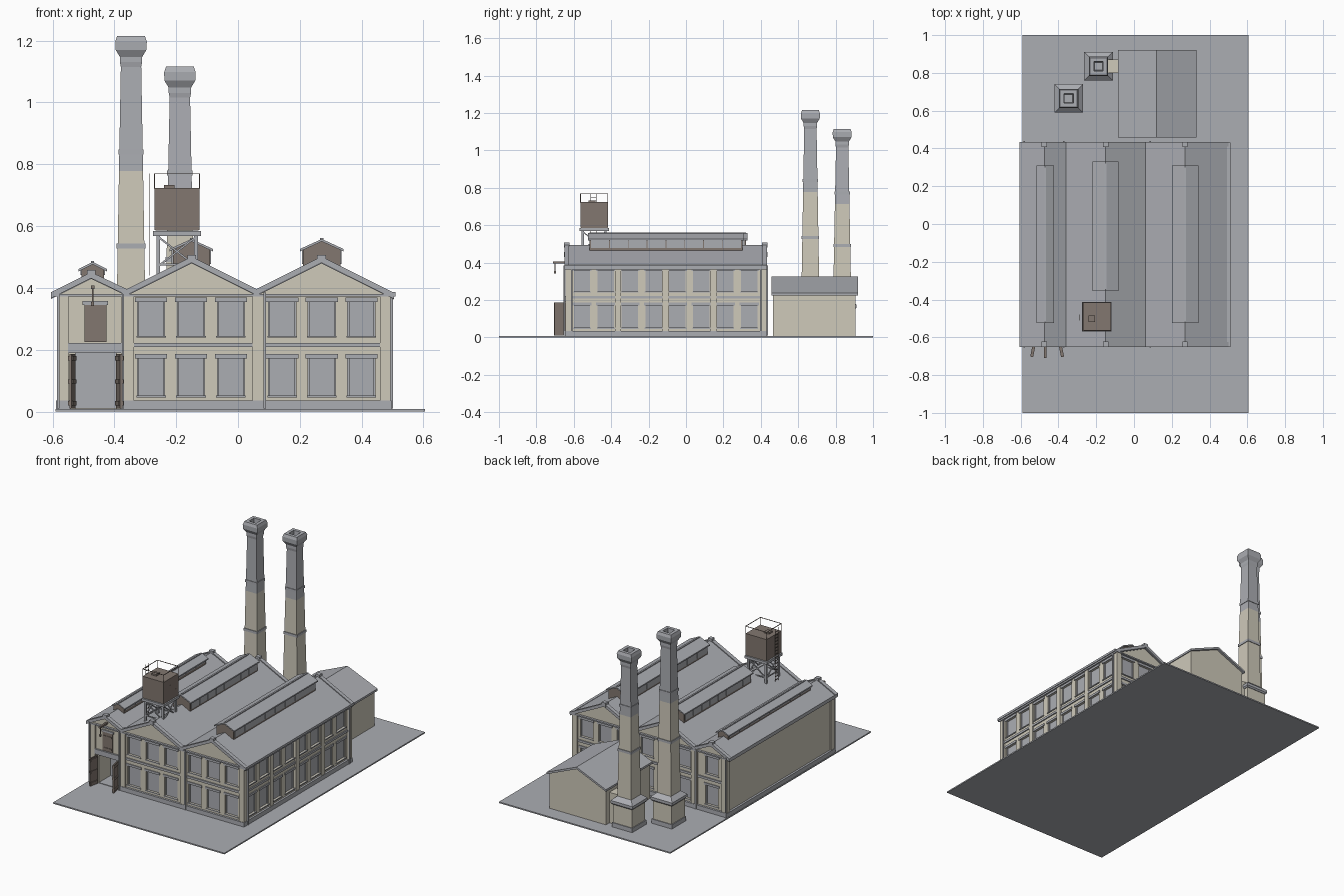
import bpy, bmesh, math
from mathutils import Vector

if "Cube" in bpy.data.objects:
    bpy.data.objects.remove(bpy.data.objects["Cube"])


def material(name, col):
    m = bpy.data.materials.new(name)
    m.diffuse_color = (*col, 1)
    m.use_nodes = True
    m.node_tree.nodes["Principled BSDF"].inputs["Base Color"].default_value = m.diffuse_color
    return m


CREAM = material("cream_brick", (0.62, 0.585, 0.49))
GRAY = material("cool_gray", (0.41, 0.42, 0.45))
BROWN = material("weathered_brown", (0.225, 0.185, 0.16))


def finish(name, bm, mat):
    bmesh.ops.recalc_face_normals(bm, faces=bm.faces)
    me = bpy.data.meshes.new(name)
    bm.to_mesh(me)
    bm.free()
    me.materials.append(mat)
    ob = bpy.data.objects.new(name, me)
    bpy.context.collection.objects.link(ob)
    return ob


def boxes(name, items, mat):
    """Each item is x0, x1, y0, y1, z0, z1."""
    bm = bmesh.new()
    for x0, x1, y0, y1, z0, z1 in items:
        vs = bmesh.ops.create_cube(bm, size=1)["verts"]
        for v in vs:
            v.co = (x0 + (v.co.x + .5) * (x1 - x0), y0 + (v.co.y + .5) * (y1 - y0),
                    z0 + (v.co.z + .5) * (z1 - z0))
    return finish(name, bm, mat)


def prism(name, profile, y0, y1, mat):
    """Extrudes an x-z outline along y."""
    bm = bmesh.new()
    a = [bm.verts.new((x, y0, z)) for x, z in profile]
    b = [bm.verts.new((x, y1, z)) for x, z in profile]
    bm.faces.new(a)
    bm.faces.new(b[::-1])
    n = len(a)
    for i in range(n):
        bm.faces.new((a[i], b[i], b[(i + 1) % n], a[(i + 1) % n]))
    return finish(name, bm, mat)


def slab(name, line, t, y0, y1, mat):
    """Folded roof sheet of vertical thickness t under the line."""
    return prism(name, line + [(x, z - t) for x, z in reversed(line)], y0, y1, mat)


def rods(name, pairs, r, mat):
    bm = bmesh.new()
    for p, q in pairs:
        p, q = Vector(p), Vector(q)
        rot = (q - p).to_track_quat('Z', 'Y')
        for v in bmesh.ops.create_cube(bm, size=1)["verts"]:
            v.co = (p + q) / 2 + rot @ Vector((v.co.x * 2 * r, v.co.y * 2 * r,
                                               v.co.z * (q - p).length))
    return finish(name, bm, mat)


def loft(name, rings, cx, cy, mat):
    """Square rings (half width, z) joined into a tapering shaft."""
    bm = bmesh.new()
    loops = [[bm.verts.new((cx + sx * h, cy + sy * h, z))
              for sx, sy in ((-1, -1), (1, -1), (1, 1), (-1, 1))] for h, z in rings]
    for a, b in zip(loops, loops[1:]):
        for i in range(4):
            bm.faces.new((a[i], a[(i + 1) % 4], b[(i + 1) % 4], b[i]))
    bm.faces.new(loops[0][::-1])
    bm.faces.new(loops[-1])
    return finish(name, bm, mat)


# Ground slab
boxes("ground", [(-.59, .605, -1, 1, 0, .008)], GRAY)

# Main hall
W, E, F, B = -.575, .483, -.635, .42
ROOF = [(-.605, .38), (-.475, .445), (-.36, .39), (-.15, .495), (.06, .39), (.27, .495), (.505, .378)]
body = prism("hall_walls", [(W, .005), (W, .38)] + [(x, z - .014) for x, z in ROOF[1:-1]]
             + [(E, .375), (E, .005)], F, B, CREAM)


def on_wall(wall, u0, u1, d0, d1, z0, z1):
    """Box on a wall; u runs along it, d points outwards."""
    if wall == "front":
        return (u0, u1, F - d1, F - d0, z0, z1)
    if wall == "back":
        return (u0, u1, B + d0, B + d1, z0, z1)
    if wall == "east":
        return (E + d0, E + d1, u0, u1, z0, z1)
    return (W - d1, W - d0, u0, u1, z0, z1)


# Windows in two storeys
bays = [-.281, -.152, -.023, .143, .271, .399]
columns = [("front", u) for u in bays] + [("back", u) for u in bays + [-.475]]
columns += [("east", -.556 + .1276 * i) for i in range(8)]
cuts, panes, lintels, frames = [], [], [], []
for wall, u in columns:
    for z0, z1 in ((.052, .172), (.245, .355)):
        cuts.append(on_wall(wall, u - .044, u + .044, -.014, .02, z0, z1))
        panes.append(on_wall(wall, u - .044, u + .044, -.0145, -.011, z0, z1))
        lintels.append(on_wall(wall, u - .052, u + .052, -.002, .005, z1, z1 + .014))
        lintels.append(on_wall(wall, u - .048, u + .048, -.002, .005, z0 - .006, z0))
        for s in (-1, 1):
            c = u + s * .0415
            frames.append(on_wall(wall, c - .0025, c + .0025, -.012, -.006, z0, z1))
cuts.append((-.526, -.394, F - .1, F + .12, .009, .19))
cutter = boxes("opening_cutter", cuts, CREAM)
cutter.hide_render = True
mod = body.modifiers.new("openings", 'BOOLEAN')
mod.object, mod.operation, mod.solver = cutter, 'DIFFERENCE', 'EXACT'
bpy.context.view_layer.objects.active = body
bpy.ops.object.modifier_apply(modifier=mod.name)
bpy.data.objects.remove(cutter)
boxes("window_panes", panes, GRAY)
boxes("window_frames", frames, GRAY)
boxes("lintels_and_sills", lintels, GRAY)

# Pilasters, plinth and storey bands
posts, trim = [], []
for wall in ("front", "back"):
    for c in (-.565, -.357, .068, .476):
        h = .017 if c in (-.565, .476) else .021
        posts.append(on_wall(wall, c - h, c + h, -.002, .01, .03, .38))
for i in range(5):
    c = (-.628, -.364, -.109, .146, .411)[i]
    posts.append(on_wall("east", c - .016, c + .016, -.002, .01, .03, .375))
for c in (-.628, .411):
    posts.append(on_wall("west", c - .016, c + .016, -.002, .01, .03, .375))
for u0, u1, wall in ((W, -.54, "front"), (-.38, E, "front"), (W, E, "back"), (F, B, "east"), (F, B, "west")):
    trim.append(on_wall(wall, u0 - .012 * (u0 in (W, F)), u1 + .012 * (u1 in (E, B)), -.002, .013, .006, .035))
for wall, u0, u1 in (("front", W, E), ("back", W, E), ("east", F, B)):
    trim.append(on_wall(wall, u0, u1, -.002, .007, .208, .222))
    trim.append(on_wall(wall, u0 - .012, u1 + .012, -.002, .014, .372, .38))
boxes("pilasters", posts, CREAM)
boxes("plinth_and_bands", trim, GRAY)

# Drain pipes and gutters
pipes = [((x, y, .01), (x, y, .385)) for x in (-.372, .086, -.582) for y in (-.65, .435)]
pipes += [((.498, y, .01), (.498, y, .38)) for y in (-.61, .40)]
rods("drain_pipes", pipes, .004, GRAY)
boxes("gutters", [(.493, .51, -.65, .432, .372, .386), (-.605, -.585, -.65, .432, .372, .386)], GRAY)

# Folded roof, gable copings and ridge blocks
slab("hall_roof", ROOF, .016, -.64, .425, GRAY)
for side, y0, y1 in (("front", -.65, -.625), ("back", .41, .434)):
    slab(side + "_coping", [(x, z + .006) for x, z in ROOF], .02, y0, y1, GRAY)
boxes("ridge_blocks", [(x - .014, x + .014, y - .014, y + .014, z - .015, z + .012)
                       for x, z in (ROOF[1], ROOF[3], ROOF[5]) for y in (-.637, .421)], GRAY)

# Roof lights along each ridge
for tag, cx, hw, y0, y1, eave, peak, base in (("west", -.47, .036, -.525, .31, .461, .484, .42),
                                              ("middle", -.151, .06, -.355, .33, .526, .558, .455),
                                              ("east", .271, .06, -.525, .31, .526, .558, .455)):
    prism(tag + "_roof_light", [(cx - hw, base), (cx - hw, eave), (cx, peak - .008), (cx + hw, eave), (cx + hw, base)],
          y0 + .008, y1 - .008, BROWN)
    o, s = hw + .01, (peak - eave) / (hw + .01)
    slab(tag + "_roof_light_roof", [(cx - o, eave), (cx, peak), (cx + o, eave)], .008, y0, y1, GRAY)
    n = 8
    step = (y1 - y0 - .03) / n
    boxes(tag + "_roof_light_glass",
          [(cx + k * (hw + .001) - .003, cx + k * (hw + .001) + .003, y0 + .017 + step * i, y0 + .013 + step * (i + 1),
            base + .022, eave - .004) for k in (-1, 1) for i in range(n)], GRAY)
    boxes(tag + "_ridge_cap", [(cx - .005, cx + .005, y0 + .01, y1 - .01, peak - .004, peak + .003)], GRAY)

# Loading entrance, open doors and hoist
boxes("entrance_interior", [(-.526, -.394, F + .115, F + .12, .009, .19), (-.526, -.394, F, F + .12, .006, .011)], GRAY)
boxes("entrance_lintel", [(-.55, -.376, F - .011, F + .002, .19, .222)], GRAY)
for tag, x, lean in (("left", -.53, -.012), ("right", -.39, .012)):
    p = [(x, -.645), (x + lean, -.705)]
    door = boxes(tag + "_door", [(-.004, .004, -.06, 0, .01, .186)], BROWN)
    braces = boxes(tag + "_door_braces", [(-.008, .008, -.058, -.002, z, z + .014) for z in (.02, .09, .165)], BROWN)
    for ob in (door, braces):
        ob.location = (x, -.645, 0)
        ob.rotation_euler.z = math.atan2(lean, .06)
boxes("loft_door", [(-.497, -.426, F - .006, F + .002, .225, .345)], BROWN)
boxes("loft_door_frame", [(-.503, -.42, F - .009, F + .002, .345, .357)], GRAY)
boxes("loft_door_rails", [(-.492, -.431, F - .009, F, z, z + .008) for z in (.24, .315)], BROWN)
boxes("hoist", [(-.476, -.464, -.71, F, .396, .407), (-.4725, -.4675, -.703, -.698, .35, .4),
                (-.475, -.465, -.706, -.695, .342, .355)], BROWN)

# Boiler house with its flue
prism("boiler_house", [(-.075, .005), (-.075, .23), (.12, .315), (.32, .23), (.32, .005)], .465, .905, CREAM)
slab("boiler_house_roof", [(-.085, .238), (.12, .326), (.33, .238)], .013, .457, .92, GRAY)
boxes("flue", [(-.15, -.07, .80, .87, .005, .2)], CREAM)

# Square chimneys on pedestals
for tag, cx, cy, k in (("tall", -.346, .665, 1), ("short", -.188, .835, .918)):
    loft(tag + "_chimney_pedestal", [(.066, .005), (.066, .16)], cx, cy, CREAM)
    loft(tag + "_chimney_foot", [(.071, .005), (.071, .035)], cx, cy, GRAY)
    loft(tag + "_chimney_cap", [(.069, .15), (.076, .158), (.076, .175), (.048, .2)], cx, cy, GRAY)
    loft(tag + "_chimney_shaft", [(.049, .18), (.039, .778 * k)], cx, cy, CREAM)
    t = 1.215 * k
    loft(tag + "_chimney_top", [(.039, .778 * k), (.033, t - .1), (.036, t - .085), (.036, t - .068), (.05, t - .045),
                                (.051, t - .018), (.045, t), (.025, t), (.021, t - .06)], cx, cy, GRAY)
    for z, h in ((.535, .047), (.84, .041)):
        loft(tag + "_chimney_band", [(h, z * k - .008), (h, z * k + .008)], cx, cy, GRAY)

# Water tank on its braced stand
x0, x1, y0, y1 = -.27, -.124, -.564, -.418
boxes("tank", [(x0 + .003, x1 - .003, y0 + .003, y1 - .003, .585, .722), (-.24, -.206, -.52, -.485, .72, .733)], BROWN)
boxes("tank_hoops", [(x0, x1, y0, y1, z, z + .007) for z in (.587, .63, .673, .716)]
      + [(x0 + i * .0453, x0 + i * .0453 + .01, y0, y1, .587, .72) for i in range(4)]
      + [(x0, x1, y0 + i * .0453, y0 + i * .0453 + .01, .587, .72) for i in range(4)], BROWN)
boxes("tank_platform", [(x0 - .005, x1 + .005, y0 - .005, y1 + .005, .568, .584)], GRAY)
cx = [x0 + .012, x1 - .012]
cy = [y0 + .012, y1 - .012]
ring = [(cx[0], cy[0]), (cx[1], cy[0]), (cx[1], cy[1]), (cx[0], cy[1])]
rods("tank_legs", [((x, y, .42), (x, y, .57)) for x, y in ring], .006, GRAY)
braces = []
for a, b in zip(ring, ring[1:] + ring[:1]):
    braces += [((*a, .47), (*b, .565)), ((*b, .47), (*a, .565)), ((*a, .475), (*b, .475))]
rods("tank_braces", braces, .003, GRAY)
top = [(x0, y0), (x1, y0), (x1, y1), (x0, y1)]
rails = [((*p, .72), (*p, .77)) for p in top]
rails += [((*a, .769), (*b, .769)) for a, b in zip(top, top[1:] + top[:1])]
rods("tank_railing", rails, .0015, BROWN)
rungs = [((-.287, -.51, .45 + .02 * i), (-.287, -.48, .45 + .02 * i)) for i in range(16)]
rods("tank_ladder", rungs + [((-.287, y, .44), (-.287, y, .77)) for y in (-.51, -.48)], .0015, BROWN)
